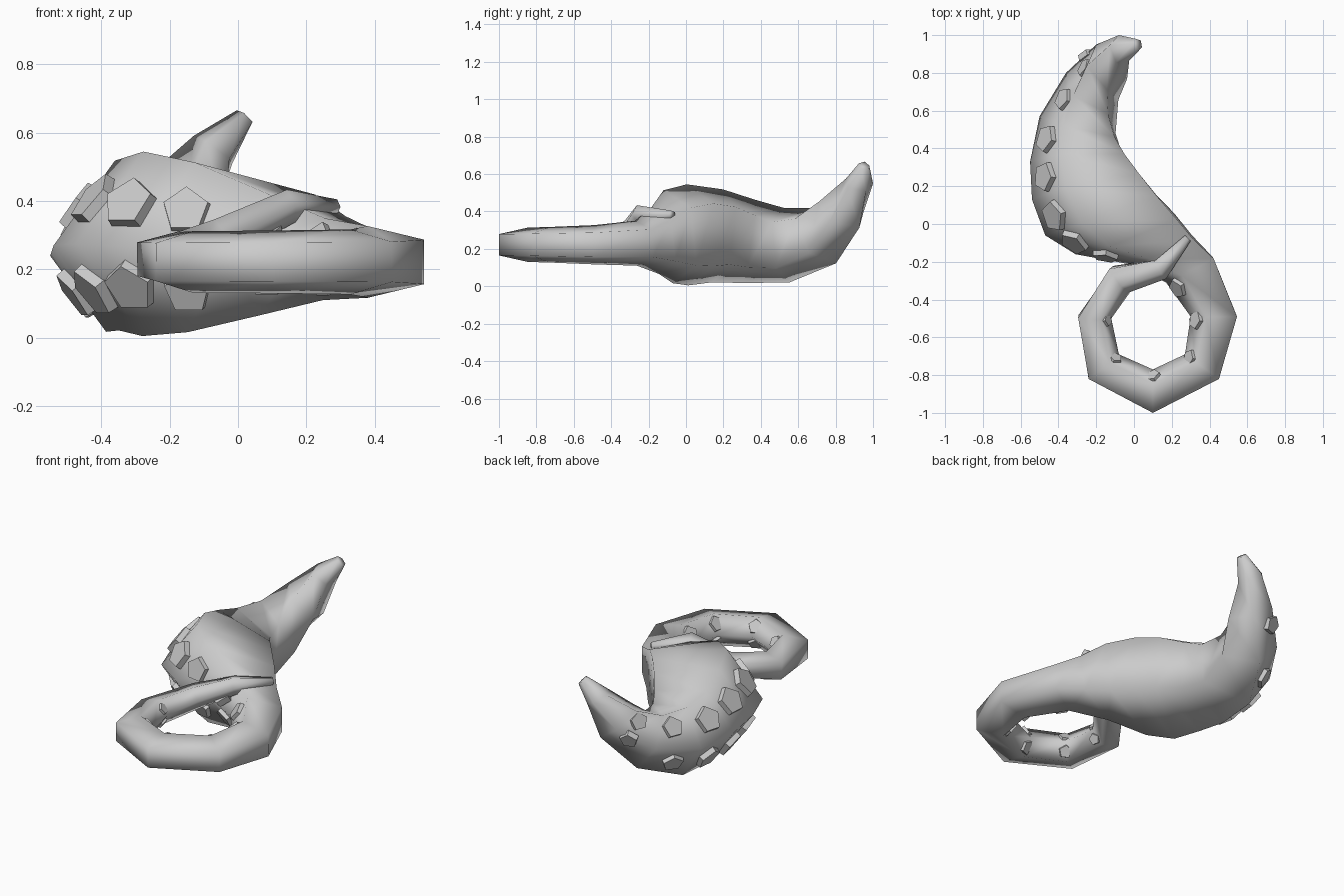
import bpy, bmesh
from mathutils import Vector, Matrix
from mathutils.bvhtree import BVHTree

cube = bpy.data.objects.get("Cube")
if cube:
    bpy.data.objects.remove(cube, do_unlink=True)


def make_material(name, color):
    mat = bpy.data.materials.new(name)
    mat.use_nodes = True
    mat.diffuse_color = color
    mat.node_tree.nodes["Principled BSDF"].inputs["Base Color"].default_value = color
    return mat


grey = make_material("plain grey", (.6, .6, .6, 1))


def add_object(name, bm, smooth):
    bmesh.ops.recalc_face_normals(bm, faces=bm.faces)
    for face in bm.faces:
        face.smooth = smooth
    mesh = bpy.data.meshes.new(name)
    bm.to_mesh(mesh)
    mesh.materials.append(grey)
    obj = bpy.data.objects.new(name, mesh)
    bpy.context.collection.objects.link(obj)
    return obj


# Tentacle stations: sucker side x, y; back side x, y; centre height; half height
stations = [
    (.01, .98, .03, .93, .645, .03),
    (-.08, 1, -.06, .86, .55, .07),
    (-.2, .95, -.09, .74, .4, .13),
    (-.36, .8, -.11, .62, .27, .165),
    (-.5, .57, -.1, .47, .22, .2),
    (-.55, .33, -.05, .35, .24, .225),
    (-.54, .13, .03, .25, .27, .25),
    (-.47, -.06, .12, .15, .275, .27),
    (-.31, -.16, .22, .04, .265, .25),
    (-.04, -.21, .31, -.07, .245, .18),
    (.17, -.31, .42, -.18, .23, .12),
    (.3, -.49, .545, -.49, .222, .105),
    (.27, -.69, .45, -.82, .222, .095),
    (.1, -.77, .1, -1, .222, .092),
    (-.08, -.69, -.24, -.82, .222, .09),
    (-.12, -.5, -.295, -.49, .23, .08),
    (-.02, -.36, -.12, -.23, .285, .065),
    (.17, -.29, .12, -.19, .385, .05),
    (.3, -.09, .27, -.06, .383, .022),
]

# Five-sided cross-section: ridge on the sucker side, flat on the back
section = [(1, 0), (.35, 1), (-1, .62), (-1, -.62), (.35, -1)]

centres = [Vector(((s[0] + s[2]) / 2, (s[1] + s[3]) / 2, s[4])) for s in stations]

# Tentacle: sweep the section along the stations
body = bmesh.new()
rings = []
for i, s in enumerate(stations):
    side = Vector((s[0] - s[2], s[1] - s[3], 0)) / 2
    tangent = centres[min(i + 1, len(centres) - 1)] - centres[max(i - 1, 0)]
    up = side.cross(tangent).normalized()
    if up.z < 0:
        up.negate()
    rings.append([body.verts.new(centres[i] + side * u + up * s[5] * v)
                  for u, v in section])
for ring, following in zip(rings, rings[1:]):
    for k in range(len(section)):
        n = (k + 1) % len(section)
        body.faces.new((ring[k], ring[n], following[n], following[k]))
body.faces.new(rings[0])
body.faces.new(rings[-1])
add_object("tentacle", body, True)
surface = BVHTree.FromBMesh(body)


def add_sucker(name, point, radius):
    """Five-sided plate lying on the nearest piece of skin."""
    spot, normal, _, _ = surface.find_nearest(point)
    bm = bmesh.new()
    place = Matrix.Translation(spot + normal * radius * .05)
    turn = normal.to_track_quat('Z', 'Y').to_matrix().to_4x4()
    bmesh.ops.create_cone(bm, cap_ends=True, segments=5, radius1=radius,
                          radius2=radius * .92, depth=radius * .6,
                          matrix=place @ turn)
    add_object(name, bm, False)


# Sucker pairs: x, y, middle height, distance above and below it, radius
pairs = [
    (-.37, .66, .25, .1, .065),
    (-.46, .45, .23, .11, .08),
    (-.47, .25, .255, .125, .085),
    (-.43, .04, .27, .14, .09),
    (-.32, -.1, .27, .125, .085),
    (-.15, -.16, .25, .12, .075),
    (.07, -.25, .235, .07, .065),
    (.23, -.34, .225, .065, .058),
    (.335, -.51, .222, .05, .053),
    (.3, -.71, .222, .048, .048),
    (.1, -.81, .222, .046, .045),
    (-.1, -.71, .222, .046, .04),
    (-.145, -.51, .225, .04, .035),
]
for i, (x, y, z, gap, radius) in enumerate(pairs):
    add_sucker(f"upper_sucker_{i}", Vector((x, y, z + gap)), radius)
    add_sucker(f"lower_sucker_{i}", Vector((x, y, z - gap)), radius)

# Pair on the rising horn, where the rows tilt
add_sucker("upper_sucker_horn", Vector((-.27, .83, .42)), .055)
add_sucker("lower_sucker_horn", Vector((-.24, .88, .34)), .055)

body.free()
